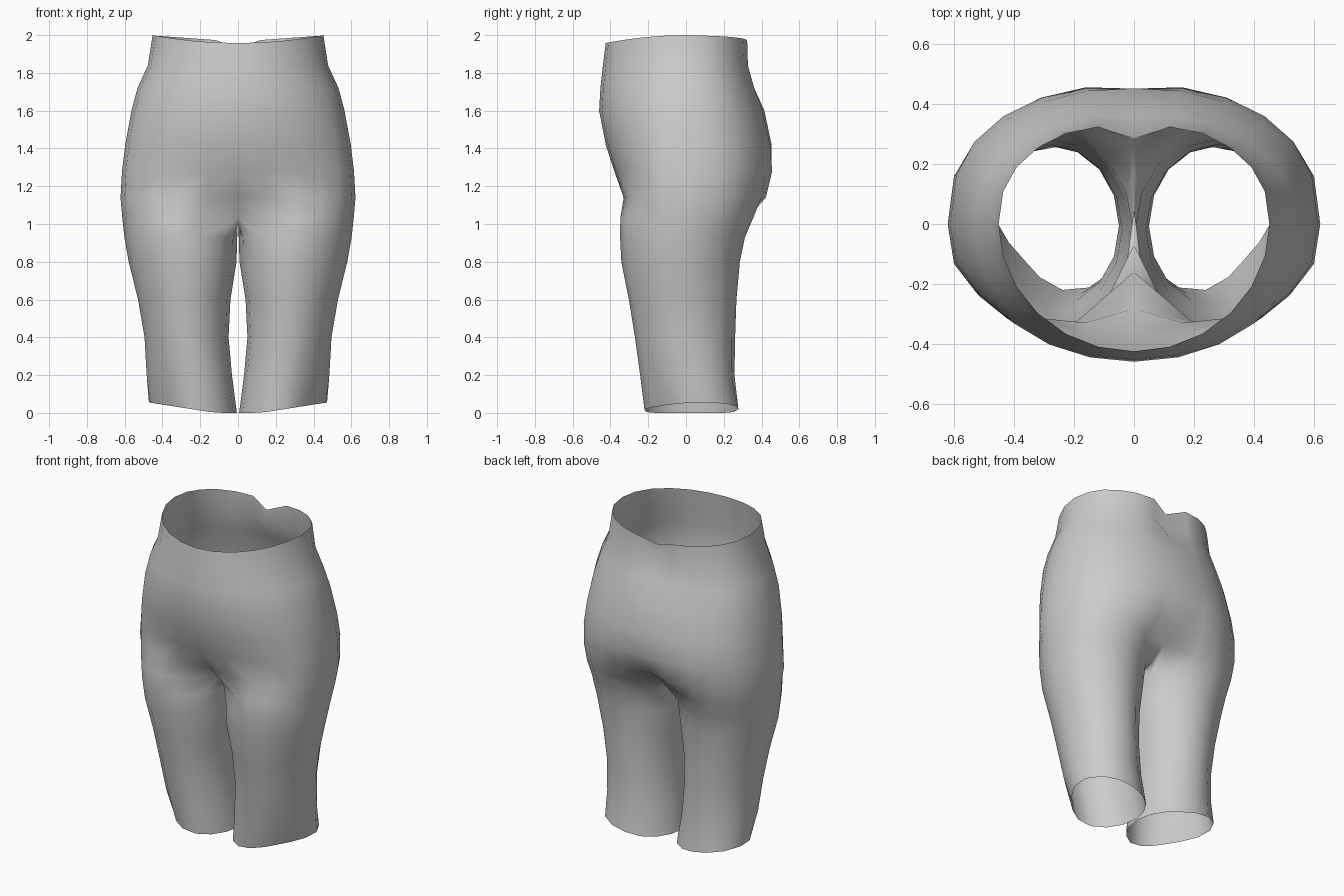
import bpy, bmesh
from math import sin, cos, pi, radians

if "Cube" in bpy.data.objects:
    bpy.data.objects.remove(bpy.data.objects["Cube"])

ARC = 13      # points from front centre round the outside to back centre
INNER = 3     # points on the inside of the leg

bm = bmesh.new()


def spow(v, p):
    return abs(v) ** p * (1 if v >= 0 else -1)


def torso_ring(z, w, yf, yb, dent_f, dent_b, pf, pb):
    """Half ellipse with the centre line pressed in at front and back."""
    pts = []
    for j in range(ARC):
        t = pi * j / (ARC - 1)
        c = cos(t)
        y = yf * spow(c, pf) if c > 0 else yb * spow(-c, pb)
        fall = {0: 1, 1: 0.15}
        y += dent_f * fall.get(j, 0) - dent_b * fall.get(ARC - 1 - j, 0)
        pts.append([0 if j in (0, ARC - 1) else w * spow(sin(t), 0.99), y, z])
    return pts


def leg_ring(z, x0, x1, yf, yb, flat=0.0, bulge=0.0):
    """Closed leg section: outer arc first, then the inner points."""
    cx, rx, cy, ry = (x0 + x1) / 2, (x1 - x0) / 2, (yf + yb) / 2, (yb - yf) / 2
    pts = []
    for j in range(ARC + INNER):
        a = radians(45 + 22.5 * j)
        k = 1 - flat * max(0, cos(a - radians(137)))**4
        k += bulge * max(0, cos(a - radians(222)))**4
        pts.append([cx - rx * cos(a) * k, cy - ry * sin(a) * k, z])
    return pts


# Hips and waist: z, half width, front, back, front dent, back dent, roundness
torso = [torso_ring(*r) for r in [
    (1.97, 0.452, -0.425, 0.342, 0, 0.055, 1.02, 0.85),
    (1.84, 0.477, -0.440, 0.348, 0, 0.068, 1.0, 0.85),
    (1.72, 0.532, -0.453, 0.375, 0, 0.02, 0.98, 0.85),
    (1.60, 0.564, -0.460, 0.415, 0, 0.00, 0.94, 0.83),
    (1.42, 0.597, -0.425, 0.458, 0, 0.005, 0.87, 0.8),
    (1.28, 0.614, -0.380, 0.472, 0, 0.02, 0.79, 0.78),
    (1.14, 0.622, -0.348, 0.445, 0.065, 0.07, 0.71, 0.76)]]
# Waist rim: level at the front, higher at the sides, notch at the back
for j, p in enumerate(torso[0]):
    x = abs(p[0])
    p[2] = 1.958 + 0.042 * (x / 0.452) ** 2 if j < 7 else 1.965 + 0.033 * x / 0.452
torso[0][-1][2] = 1.93

# Crotch ring: leg section with its inside drawn onto the centre line
crotch = leg_ring(1.03, 0.0, 0.615, -0.35, 0.355, 0.03)
crotch[0] = [0, -0.16, 1.04]
crotch[ARC - 1] = [0, 0.27, 1.06]
for i, y in enumerate((0.17, 0.05, -0.07)):
    crotch[ARC + i] = [0, y, 1.0]

# Legs: z, inner x, outer x, front, back, front-outer flattening, back-outer bulge
legs = [leg_ring(*r) for r in [
    (0.93, 0.004, 0.605, -0.352, 0.312, 0.04),
    (0.80, 0.008, 0.582, -0.345, 0.285, 0.04),
    (0.60, 0.040, 0.532, -0.305, 0.267, 0.04),
    (0.40, 0.050, 0.498, -0.273, 0.260, 0.05),
    (0.20, 0.032, 0.490, -0.250, 0.255, 0.13, 0.03),
    (0.00, 0.006, 0.472, -0.232, 0.272, 0.22, 0.11)]]
# Hem rises towards the outside
for p in legs[-1]:
    p[2] = 0.055 * max(0, (p[0] - 0.12) / 0.35)


def add(ring):
    return [bm.verts.new(p) for p in ring]


def bridge(a, b, n, closed):
    for j in range(n if closed else n - 1):
        k = (j + 1) % n
        bm.faces.new((a[j], b[j], b[k], a[k]))


rows = [add(r) for r in torso]
leg_rows = [add(crotch)] + [add(r) for r in legs]
for a, b in zip(rows, rows[1:] + leg_rows[:1]):
    bridge(a, b, ARC, False)
for a, b in zip(leg_rows, leg_rows[1:]):
    bridge(a, b, ARC + INNER, True)
bmesh.ops.recalc_face_normals(bm, faces=bm.faces[:])
for f in bm.faces:
    f.smooth = True

mesh = bpy.data.meshes.new("shorts")
bm.to_mesh(mesh)
bm.free()
shorts = bpy.data.objects.new("shorts", mesh)
bpy.context.collection.objects.link(shorts)
mirror = shorts.modifiers.new("mirror", 'MIRROR')
mirror.merge_threshold = 0.0005
